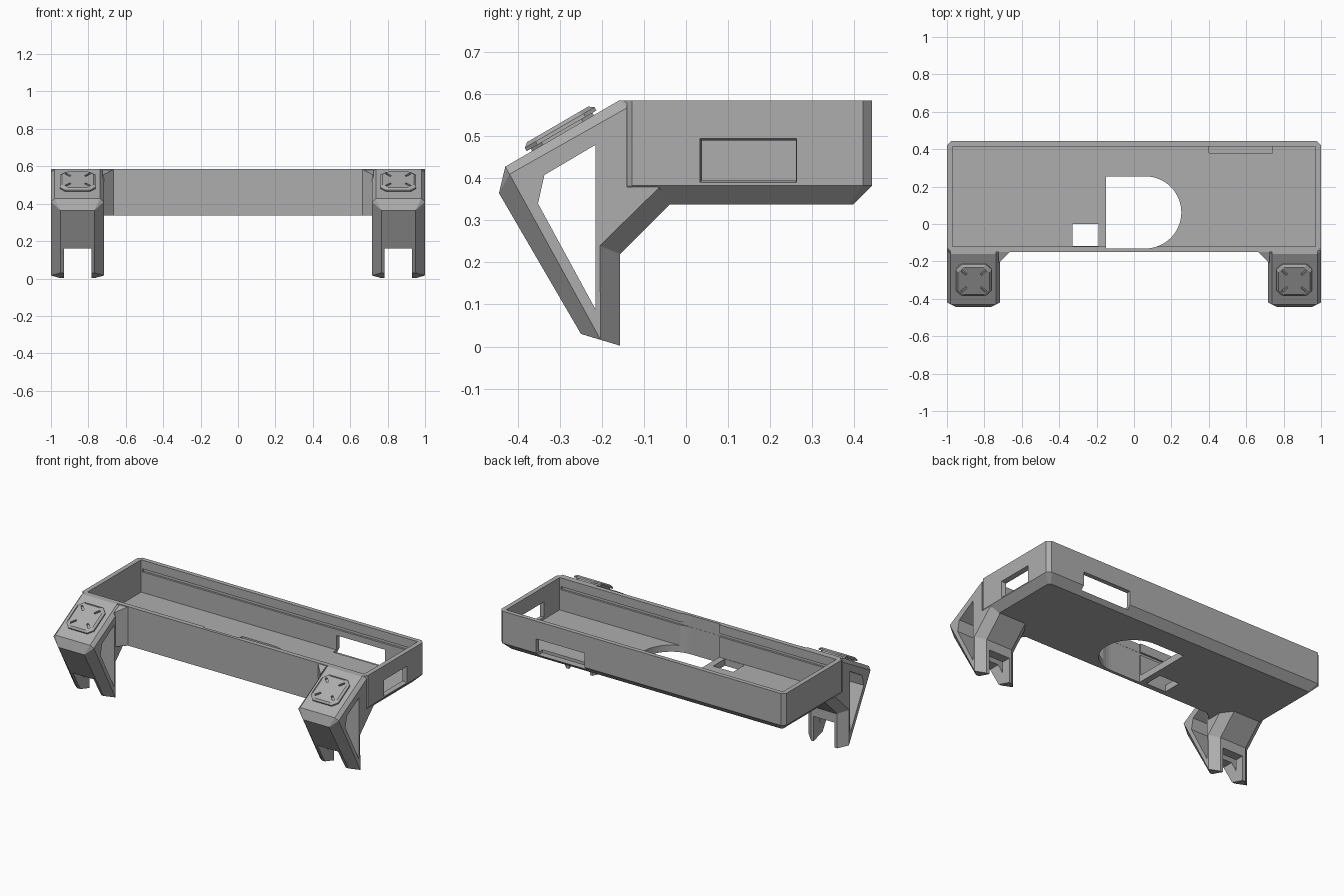
import bpy, bmesh
from math import sin, cos, pi, atan2
from mathutils import Matrix, Vector

cube = bpy.data.objects.get("Cube")
if cube:
    bpy.data.objects.remove(cube)

GREY = (0.42, 0.42, 0.42, 1)
grey = bpy.data.materials.new("plain_grey")
grey.use_nodes = True
grey.diffuse_color = GREY
grey.node_tree.nodes["Principled BSDF"].inputs["Base Color"].default_value = GREY


def loft(name, rings, matrix=Matrix()):
    """Skin matching rings of points into a closed solid."""
    bm = bmesh.new()
    rows = [[bm.verts.new(matrix @ Vector(p)) for p in ring] for ring in rings]
    n = len(rows[0])
    for a, b in zip(rows, rows[1:]):
        for i in range(n):
            j = (i + 1) % n
            bm.faces.new((a[i], a[j], b[j], b[i]))
    bm.faces.new(rows[0])
    bm.faces.new(rows[-1])
    bmesh.ops.remove_doubles(bm, verts=bm.verts, dist=1e-5)
    bmesh.ops.recalc_face_normals(bm, faces=bm.faces)
    mesh = bpy.data.meshes.new(name)
    bm.to_mesh(mesh)
    bm.free()
    mesh.materials.append(grey)
    obj = bpy.data.objects.new(name, mesh)
    bpy.context.collection.objects.link(obj)
    return obj


def box(name, x0, x1, y0, y1, z0, z1):
    return loft(name, [[(x0, y0, z), (x1, y0, z), (x1, y1, z), (x0, y1, z)] for z in (z0, z1)])


def cut(obj, cutters):
    """Subtract every cutter from the object, then drop the cutters."""
    bpy.context.view_layer.objects.active = obj
    for c in cutters:
        c.hide_render = True
        mod = obj.modifiers.new("cut", "BOOLEAN")
        mod.operation, mod.solver, mod.object = "DIFFERENCE", "EXACT", c
        bpy.ops.object.modifier_apply(modifier=mod.name)
        bpy.data.objects.remove(c)


def octagon(x0, x1, y0, y1, c, z):
    return [(x0 + c, y0, z), (x1 - c, y0, z), (x1, y0 + c, z), (x1, y1 - c, z),
            (x1 - c, y1, z), (x0 + c, y1, z), (x0, y1 - c, z), (x0, y0 + c, z)]


# Tray: chamfered below on the sides and back
FRONT, BACK, BASE, TOP, FLOOR = -0.15, 0.443, 0.338, 0.585, 0.38
tray = loft("tray", [
    octagon(-0.955, 0.955, FRONT, BACK - 0.045, 0.012, BASE),
    octagon(-1, 1, FRONT, BACK, 0.022, 0.383),
    octagon(-1, 1, FRONT, BACK, 0.022, TOP)])

# Rounded cable opening that also bites into the front wall
arc = [(0.06 + 0.193 * cos(a), 0.062 + 0.193 * sin(a))
       for a in (-pi / 2 + pi * i / 32 for i in range(33))]
outline = [(-0.15, -0.131)] + arc + [(-0.15, 0.255)]
cable_hole = loft("cable_hole", [[(x, y, z) for x, y in outline] for z in (0.2, 0.7)])

# Side window flares outward
side_window = loft("side_window", [
    [(x, 0.028 + d, 0.385 + d), (x, 0.264 - d / 4, 0.385 + d),
     (x, 0.264 - d / 4, 0.5 - d), (x, 0.028 + d, 0.5 - d)]
    for x, d in ((0.9, 0.01), (0.98, 0.01), (1.02, 0))])

cut(tray, [
    box("cavity", -0.97, 0.97, -0.12, 0.415, FLOOR, 0.7),
    cable_hole,
    box("small_opening", -0.33, -0.19, -0.117, 0, 0.2, 0.45),
    box("back_window", 0.4, 0.74, 0.38, 0.5, 0.362, 0.472),
    side_window,
    box("back_groove", -0.96, 0.96, 0.40, 0.427, 0.51, 0.53),
    box("front_groove", -0.96, 0.96, -0.132, -0.1, 0.51, 0.53)])

# Leg outline: (y, z, side inset) of the core, and (y, z) of the side faces
CORE = [(-0.16, 0.585, 0.02), (-0.43, 0.428, 0.02), (-0.445, 0.365, 0.05),
        (-0.25, 0.03, 0.05), (-0.157, 0.002, 0.05), (-0.157, 0.22, 0.05),
        (-0.038, 0.338, 0.05), (-0.038, 0.36, 0.05), (-0.14, 0.37, 0.05), (-0.14, 0.585, 0.02)]
SIDE = [(-0.14, 0.568), (-0.42, 0.41), (-0.42, 0.41), (-0.203, 0.016), (-0.203, 0.016),
        (-0.205, 0.24), (-0.064, 0.378), (-0.066, 0.379), (-0.14, 0.379), (-0.14, 0.567)]
HOLE = [(-0.215, 0.48), (-0.337, 0.408), (-0.352, 0.34), (-0.215, 0.088)]
INNER, OUTER, MID = 0.717, 1.0, 0.857

slope = atan2(0.157, 0.27)
for s, side in ((1, "left"), (-1, "right")):
    leg = loft(side + "_leg", [
        [(s * INNER, y, z) for y, z in SIDE],
        [(s * (INNER + d), y, z) for y, z, d in CORE],
        [(s * (OUTER - d), y, z) for y, z, d in CORE],
        [(s * OUTER, y, z) for y, z in SIDE]])
    window = loft("leg_window", [[(s * x, y, z) for y, z in HOLE] for x in (0.6, 1.1)])
    slot = box("leg_slot", s * MID - 0.073, s * MID + 0.073, -0.6, 0, -0.1, 0.16)
    cut(leg, [window, slot])

    # Corner gusset between leg and tray
    loft(side + "_gusset", [
        [(s * 0.725, -0.14, z), (s * 0.665, -0.14, z), (s * 0.665, -0.15, z),
         (s * 0.72, -0.205, z - drop), (s * 0.725, -0.205, z - drop)]
        for z, drop in ((BASE, 0), (TOP, 0.03))])

    # Pad on the sloped top, with four radial slots
    place = Matrix.Translation((s * MID, -0.293, 0.508)) @ Matrix.Rotation(slope, 4, "X")
    pad = loft(side + "_pad", [
        octagon(-h, h, -h, h, 0.03, z) for h, z in
        ((0.085, -0.005), (0.085, 0.006), (0.096, 0.006), (0.096, 0.015), (0.084, 0.024))], place)
    slots = []
    for k in range(4):
        turn = place @ Matrix.Rotation(pi / 4 + k * pi / 2, 4, "Z")
        slots.append(loft("pad_slot", [
            [(0.055, -0.006, z), (0.092, -0.006, z), (0.092, 0.006, z), (0.055, 0.006, z)]
            for z in (0.012, 0.05)], turn))
    cut(pad, slots)
